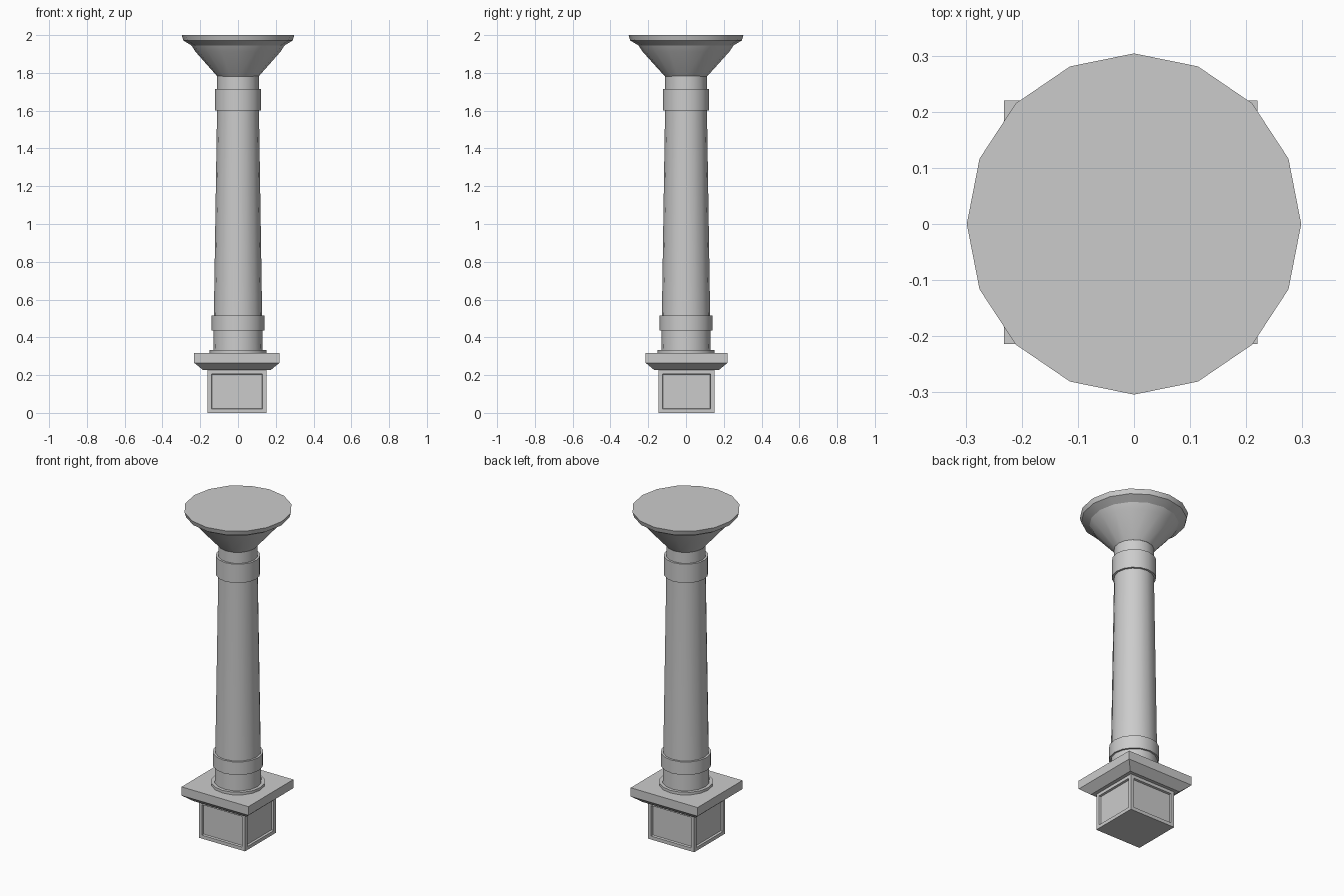
import bpy, bmesh, math

if "Cube" in bpy.data.objects:
    bpy.data.objects.remove(bpy.data.objects["Cube"])


def finish(name, bm, smooth=None):
    bmesh.ops.recalc_face_normals(bm, faces=bm.faces)
    me = bpy.data.meshes.new(name)
    bm.to_mesh(me)
    bm.free()
    ob = bpy.data.objects.new(name, me)
    bpy.context.collection.objects.link(ob)
    if smooth:
        bpy.ops.object.select_all(action='DESELECT')
        ob.select_set(True)
        bpy.context.view_layer.objects.active = ob
        bpy.ops.object.shade_smooth_by_angle(angle=math.radians(smooth))
    return ob


def stack(name, rings, smooth=None):
    """Skin a list of vertex-coordinate rings into a capped solid."""
    bm = bmesh.new()
    loops = [[bm.verts.new(p) for p in ring] for ring in rings]
    n = len(loops[0])
    for a, b in zip(loops, loops[1:]):
        for i in range(n):
            j = (i + 1) % n
            bm.faces.new((a[i], a[j], b[j], b[i]))
    bm.faces.new(loops[0][::-1])
    bm.faces.new(loops[-1])
    return finish(name, bm, smooth)


def lathe(name, profile, sides=16, sy=1.0):
    def ring(r, z):
        return [(r * math.cos(2 * math.pi * i / sides),
                 r * sy * math.sin(2 * math.pi * i / sides), z) for i in range(sides)]
    return stack(name, [ring(r, z) for r, z in profile], 30)


def rect(hx, hy, z, cx=-0.006, cy=0.003):
    return [(cx - hx, cy - hy, z), (cx + hx, cy - hy, z),
            (cx + hx, cy + hy, z), (cx - hx, cy + hy, z)]


# Square pedestal with a recessed panel on each side
bm = bmesh.new()
low = [bm.verts.new(p) for p in rect(0.156, 0.149, 0)]
top = [bm.verts.new(p) for p in rect(0.156, 0.149, 0.228)]
bm.faces.new(low[::-1])
bm.faces.new(top)
sides = [bm.faces.new((low[i], low[(i + 1) % 4], top[(i + 1) % 4], top[i])) for i in range(4)]
bm.normal_update()
bmesh.ops.inset_individual(bm, faces=sides, thickness=0.03)
bmesh.ops.inset_individual(bm, faces=sides, thickness=0.004, depth=-0.012)
finish("pedestal", bm)

# Square slab with a sloped underside
stack("plinth_slab", [rect(0.178, 0.17, 0.226), rect(0.226, 0.217, 0.265),
                      rect(0.226, 0.217, 0.318)])

# Round shaft and its bands
lathe("base_ring", [(0.15, 0.315), (0.15, 0.334)])
lathe("shaft", [(0.131, 0.33), (0.128, 0.5), (0.111, 1.6), (0.111, 1.79)])
lathe("lower_band", [(0.14, 0.435), (0.14, 0.515)])
lathe("upper_band", [(0.123, 1.6), (0.123, 1.715)])

# Flared capital with a flat rim
lathe("capital", [(0.11, 1.782), (0.225, 1.912), (0.246, 1.945)], sy=1.02)
lathe("capital_rim", [(0.246, 1.945), (0.29, 1.972), (0.298, 2.0)], sy=1.02)
